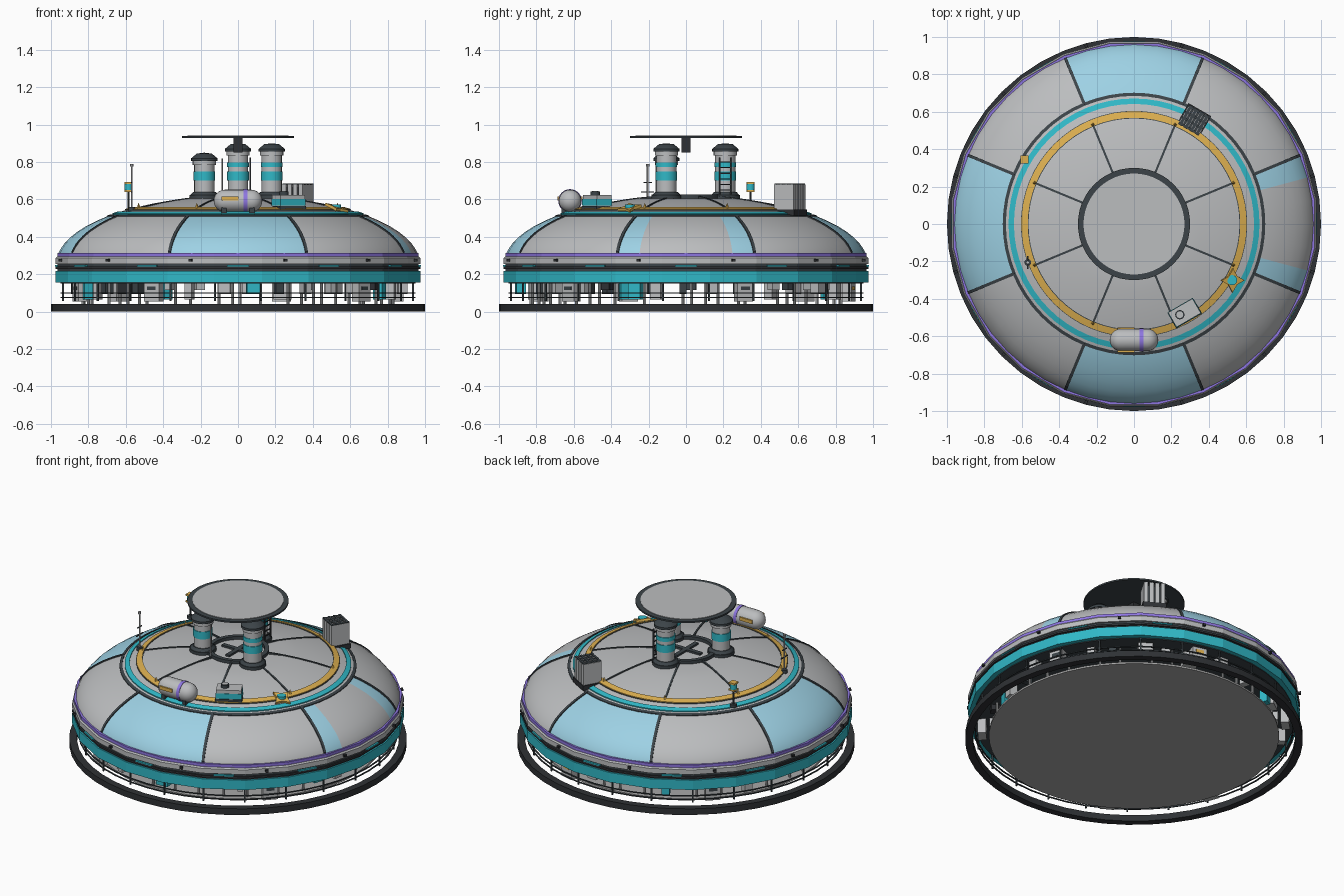
import bpy, bmesh, random
from math import sin, cos, pi, radians, sqrt, atan2, degrees
from mathutils import Matrix, Vector

cube = bpy.data.objects.get("Cube")
if cube:
    bpy.data.objects.remove(cube)
random.seed(4)


def material(name, *rgb):
    m = bpy.data.materials.new(name)
    m.use_nodes = True
    m.diffuse_color = (*rgb, 1)
    m.node_tree.nodes["Principled BSDF"].inputs["Base Color"].default_value = (*rgb, 1)
    return m


GREY = material("hull grey", .5, .51, .52)
DARK = material("dark trim", .045, .057, .065)
BLACK = material("charcoal", .028, .031, .035)
TEAL = material("teal paint", .03, .48, .57)
SKY = material("sky blue glass", .34, .64, .78)
GOLD = material("amber paint", .72, .43, .08)
PURPLE = material("violet trim", .27, .18, .75)
FLOOR = material("floor grey", .39, .39, .39)


def finish(name, bm, mats, smooth=True):
    bmesh.ops.recalc_face_normals(bm, faces=bm.faces)
    me = bpy.data.meshes.new(name)
    bm.to_mesh(me)
    bm.free()
    for m in mats if isinstance(mats, list) else [mats]:
        me.materials.append(m)
    if smooth:
        me.shade_smooth()
        me.set_sharp_from_angle(angle=radians(35))
    ob = bpy.data.objects.new(name, me)
    bpy.context.collection.objects.link(ob)
    return ob


def lathe(name, profile, mat, segs=48, center=(0, 0, 0), smooth=True, closed=True):
    """Revolve (radius, height) points; faceted rims get flats facing the axes."""
    bm = bmesh.new()
    turn = 0 if smooth else pi / segs
    grow = 1 if smooth else 1 / cos(pi / segs)
    rings = [[bm.verts.new((r * grow * cos(turn + 2 * pi * i / segs),
                            r * grow * sin(turn + 2 * pi * i / segs), z))
              for i in range(segs)] for r, z in profile]
    pairs = list(zip(rings, rings[1:])) + ([(rings[-1], rings[0])] if closed else [])
    for a, b in pairs:
        for i in range(segs):
            j = (i + 1) % segs
            bm.faces.new((a[i], a[j], b[j], b[i]))
    bmesh.ops.remove_doubles(bm, verts=bm.verts, dist=1e-5)
    bmesh.ops.translate(bm, verts=bm.verts, vec=center)
    return finish(name, bm, mat, smooth)


def solid(name, r, z0, z1, mat, segs=24, center=(0, 0, 0), r_top=None):
    top = r if r_top is None else r_top
    return lathe(name, [(0, z0), (r, z0), (top, z1), (0, z1)], mat, segs, center, closed=False)


def band(name, r0, r1, z0, z1, mat, segs=48, smooth=True):
    return lathe(name, [(r0, z0), (r1, z0), (r1, z1), (r0, z1)], mat, segs, smooth=smooth)


def box(name, loc, size, mat, angle=0):
    bm = bmesh.new()
    bmesh.ops.create_cube(bm, size=1)
    bm.transform(Matrix.Translation(loc) @ Matrix.Rotation(radians(angle), 4, 'Z')
                 @ Matrix.Diagonal((*size, 1)))
    return finish(name, bm, mat, False)


def polar(r, deg, z):
    return (r * cos(radians(deg)), r * sin(radians(deg)), z)


def dome_z(r):
    return .26 + .36 * sqrt(max(0, 1 - (r / .97) ** 2))


# Ground ring, floor and ceiling of the open lower deck
band("ground_ring", .955, 1, 0, .04, BLACK, 48)
solid("lower_floor", .86, .03, .042, FLOOR, 48)
solid("lower_ceiling", .95, .15, .17, DARK, 48)

# Deck railings, hangers and equipment under the ceiling
for z in (.072, .096):
    band("deck_rail", .94, .948, z, z + .006, DARK)
for i in range(24):
    a = i * 15 + 7.5
    box("rail_post", polar(.944, a, .108), (.009, .009, .1), DARK, a)
for i in range(34):
    a = i * 360 / 34 + random.uniform(-2, 2)
    w, h = random.uniform(.03, .09), random.choice((.04, .06, .09))
    mat = random.choice((GREY, GREY, DARK, DARK, BLACK, TEAL, GREY))
    r = random.uniform(.8, .89)
    box("deck_equipment", polar(r, a, .155 - h / 2), (.05, w, h), mat, a)
    if h < .09:
        solid("deck_pipe", .008, .042, .155, GREY, 8, polar(.83, a + 3, 0))
for a in (-120, -43, 20, 75, 135, 200):
    box("support_cabinet", polar(.9, a, .105), (.05, .09, .1), GREY, a)
    box("cabinet_screen", polar(.926, a, .125), (.004, .05, .02), GOLD if a == 75 else DARK, a)

# Faceted rim layers
band("teal_band", .93, .975, .155, .218, TEAL, 24, False)
band("dark_band", .90, .965, .218, .258, DARK, 24, False)
band("dark_lip", .90, .975, .228, .24, BLACK, 24, False)
lathe("grey_rim", [(.90, .255), (.975, .255), (.975, .286), (.968, .294), (.90, .294)],
      GREY, 24, smooth=False)
band("violet_line", .92, .966, .292, .313, PURPLE, 24, False)
for i in range(12):
    a = 15 + 30 * i
    box("rim_bolt", polar(.985, a, .275), (.015, .018, .014), BLACK, a)
    box("rim_light", polar(.968, a + 15, .245), (.02, .12, .007), TEAL, a + 15)

# Smooth dome with glazed panels
radii = [.966, .958, .945, .925, .9, .86, .81, .75, .69, .62, .55, .45, .36, .28]
dome = lathe("dome_shell", [(r, dome_z(r)) for r in radii] + [(0, dome_z(.24))],
             [GREY, SKY], 48, closed=False)
for p in dome.data.polygons:
    x, y, _ = p.center
    a = degrees(atan2(y, x))
    if sqrt(x * x + y * y) > .69:
        glazed = abs((a + 22.5) % 90 - 22.5) < 22.5
        p.material_index = int(glazed and abs(a) > 15)


# Dome bands and ribs that follow the curve
def dome_band(name, r0, r1, lift, mat):
    mid = (r0 + r1) / 2
    outer = [(r, dome_z(r) + lift) for r in (r0, mid, r1)]
    lathe(name, outer + [(r1, dome_z(r1) - .01), (r0, dome_z(r0) - .01)], mat, 64)


def rib(name, deg, r0, r1, width, lift):
    bm = bmesh.new()
    rows = []
    for k in range(13):
        r = r0 + (r1 - r0) * k / 12
        z = dome_z(r)
        rows.append([bm.verts.new((r + dr, s * width / 2, z + dz)) for s, dr, dz in
                     ((-1, 0, -.01), (-1, lift / 2, lift), (1, lift / 2, lift), (1, 0, -.01))])
    for a, b in zip(rows, rows[1:]):
        for j in range(4):
            bm.faces.new((a[j], a[j - 1], b[j - 1], b[j]))
    bm.faces.new(rows[0])
    bm.faces.new(rows[-1])
    bm.transform(Matrix.Rotation(radians(deg), 4, 'Z'))
    finish(name, bm, DARK, False)


dome_band("dark_dome_band", .685, .702, .004, DARK)
dome_band("teal_dome_band", .642, .671, .006, TEAL)
dome_band("amber_outline", .564, .605, .003, DARK)
dome_band("amber_dome_band", .568, .602, .007, GOLD)
for i in range(8):
    a = 22.5 + 45 * i
    rib("lower_rib", a, .69, .958, .016, .005)
    rib("upper_rib", a, .18, .57, .011, .004)
    solid("amber_marker", .012, 0, .03, GOLD, 4, polar(.575, a, dome_z(.575)), .001)

# Roof deck with plus-shaped marking
band("roof_marking_ring", .158, .185, .6, .627, DARK)
for size in ((.22, .028, .012), (.028, .22, .012)):
    box("roof_marking_bar", (0, 0, .617), size, DARK)

# Exhaust towers
for x, y, top in ((0, .21, .9), (.18, -.105, .9), (-.18, -.105, .85)):
    c = (x, y, 0)
    solid("tower_base", .08, .6, .624, DARK, 24, c)
    solid("tower_flare", .075, .624, .64, DARK, 24, c, .06)
    solid("tower_body", .054, .63, top - .045, GREY, 24, c)
    solid("tower_collar", .062, top - .065, top - .045, GREY, 24, c)
    lathe("tower_cap", [(0, top - .045), (.07, top - .045), (.07, top - .03),
                        (.04, top - .005), (0, top)], DARK, 24, c, closed=False)
    solid("tower_teal_band", .058, .7, .748, TEAL, 24, c)
    if top > .87:
        solid("tower_thin_band", .058, .772, .798, TEAL, 24, c)
for y in (.18, .24):
    box("ladder_side", (.066, y, .725), (.008, .008, .2), BLACK)
for i in range(6):
    box("ladder_rung", (.066, .21, .65 + i * .03), (.006, .06, .006), BLACK)
solid("roof_aerial", .004, .6, .82, GREY, 8, (-.085, -.16, 0))

# Landing pad
solid("landing_pad", .3, .928, .938, DARK, 48)
solid("landing_pad_top", .27, .937, .941, GREY, 48)
box("landing_pad_hub", (0, 0, .89), (.05, .05, .08), BLACK)


# Storage tank lying along x
def tank_part(name, profile, mat):
    ob = lathe(name, profile, mat, 24, closed=False)
    ob.data.transform(Matrix.Translation((0, -.62, .592)) @ Matrix.Rotation(pi / 2, 4, 'Y'))


arc = [(.06 * sin(t * pi / 12), .06 * cos(t * pi / 12)) for t in range(7)]
tank_part("tank_body", [(r, -.07 - z) for r, z in arc] + [(r, .07 + z) for r, z in arc[::-1]], GREY)
tank_part("tank_violet_band", [(.058, .03), (.063, .03), (.063, .05), (.058, .05)], PURPLE)
for s in (-1, 1):
    box("tank_saddle", (s * .075, -.62, .535), (.025, .09, .05), DARK)
    box("tank_label", (-.043, -.62 + s * .062, .605), (.09, .009, .022), GOLD)

# Control unit
box("control_unit", (.27, -.475, .588), (.15, .09, .07), GREY, 30)
box("control_unit_panel", (.27, -.475, .584), (.155, .095, .034), TEAL, 30)
box("control_unit_foot", (.27, -.475, .555), (.16, .1, .02), DARK, 30)
solid("control_unit_knob", .025, .62, .642, DARK, 16, (.245, -.485, 0))
solid("control_unit_knob_top", .018, .642, .645, GREY, 16, (.245, -.485, 0))

# Radiator stack with a dark grille on top
turn = Matrix.Rotation(radians(-30), 3, 'Z')
hub = Vector((.32, .555, .6))
box("radiator_foot", (.32, .555, .53), (.14, .13, .03), BLACK, -30)
box("radiator_core", hub, (.1, .1, .13), DARK, -30)
for i in range(4):
    side = (i - 1.5) * .034
    box("radiator_fin", hub + turn @ Vector((side, 0, .01)), (.025, .12, .14), GREY, -30)
    box("grille_bar", hub + turn @ Vector((side, 0, .081)), (.016, .12, .005), DARK, -30)
    box("grille_crossbar", hub + turn @ Vector((0, side, .082)), (.125, .012, .005), DARK, -30)

# Four-pointed star beacon
bm = bmesh.new()
pts = [bm.verts.new(polar(.065 if i % 2 == 0 else .033, i * 45, 0)) for i in range(8)]
face = bm.faces.new(pts)
ext = bmesh.ops.extrude_face_region(bm, geom=[face])
bmesh.ops.translate(bm, vec=(0, 0, .015),
                    verts=[v for v in ext["geom"] if isinstance(v, bmesh.types.BMVert)])
bm.transform(Matrix.Translation((.525, -.3, .548)) @ Matrix.Rotation(radians(-30), 4, 'Z')
             @ Matrix.Rotation(radians(20), 4, 'Y') @ Matrix.Rotation(radians(30), 4, 'Z'))
finish("star_beacon", bm, GOLD, False)
solid("star_beacon_lens", .027, .55, .572, TEAL, 16, (.525, -.3, 0))

# Signal lamp and antenna mast
lamp = (-.585, .345, 0)
solid("lamp_base", .02, .53, .55, DARK, 12, lamp)
solid("lamp_pole", .006, .54, .64, DARK, 8, lamp)
solid("lamp_lens", .022, .649, .682, TEAL, 12, lamp)
for z in (.638, .681):
    box("lamp_plate", (-.585, .345, z + .006), (.042, .042, .01), GOLD)
mast = (-.568, -.205, 0)
solid("mast_base", .018, .53, .56, DARK, 12, mast)
solid("mast_pole", .005, .54, .785, GREY, 8, mast)
for z, w in ((.64, .07), (.69, .045)):
    box("mast_crossbar", (-.568, -.205, z), (w, .006, .006), DARK, 90)
solid("mast_tip", .009, .775, .79, GREY, 8, mast)
